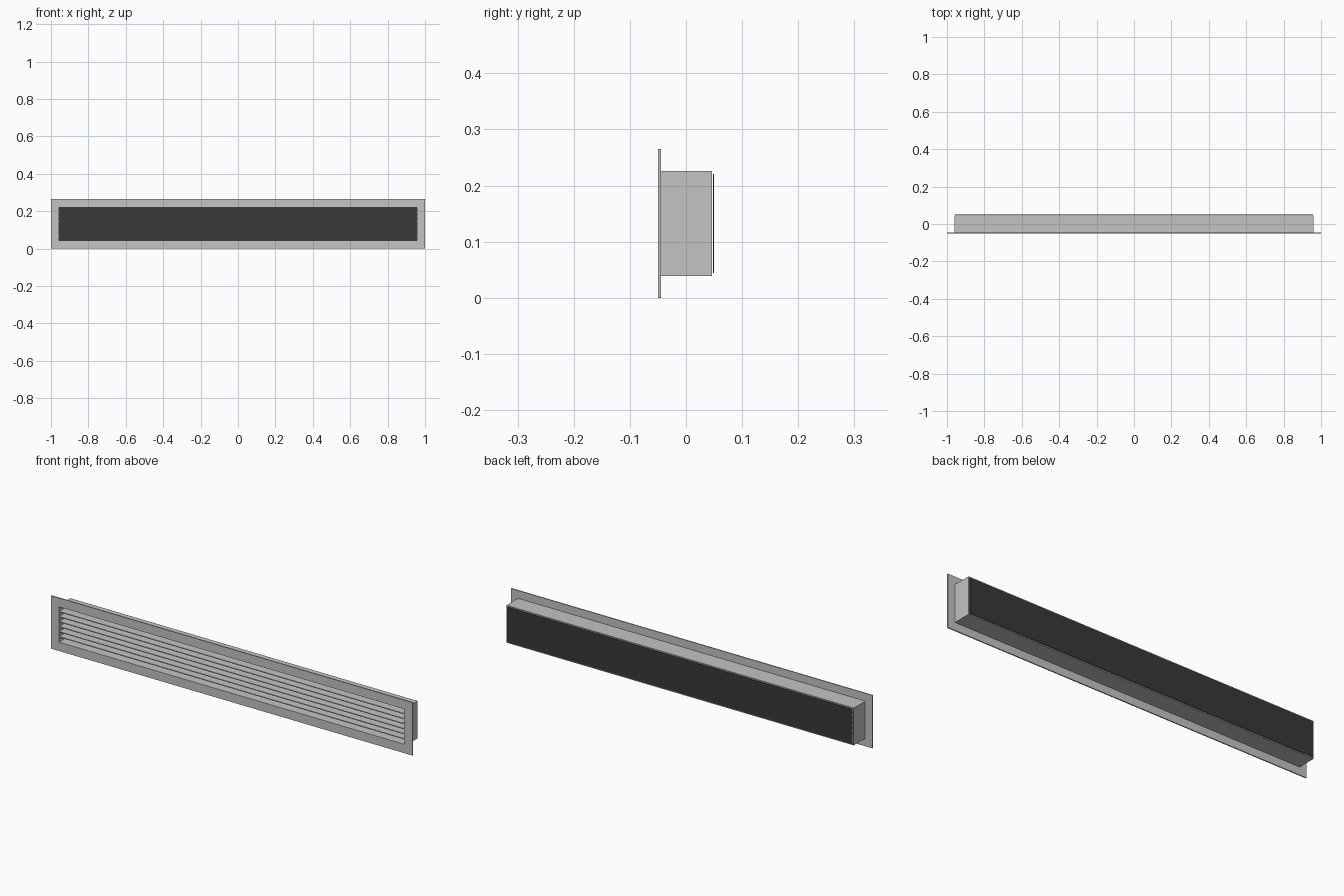
import bpy
import bmesh
from mathutils import Matrix

if "Cube" in bpy.data.objects:
    bpy.data.objects.remove(bpy.data.objects["Cube"])


def material(name, color):
    m = bpy.data.materials.new(name)
    m.use_nodes = True
    m.diffuse_color = color
    m.node_tree.nodes["Principled BSDF"].inputs["Base Color"].default_value = color
    return m


metal = material("light grey metal", (0.54, 0.55, 0.54, 1))
backing = material("dark grey backing", (0.04, 0.04, 0.04, 1))


def finish(name, bm, mat):
    mesh = bpy.data.meshes.new(name)
    bmesh.ops.recalc_face_normals(bm, faces=bm.faces)
    bm.to_mesh(mesh)
    bm.free()
    mesh.materials.append(mat)
    ob = bpy.data.objects.new(name, mesh)
    bpy.context.collection.objects.link(ob)
    return ob


def block(name, half_x, y0, y1, z0, z1, mat):
    bm = bmesh.new()
    size = Matrix.Diagonal((2 * half_x, y1 - y0, z1 - z0, 1))
    place = Matrix.Translation((0, (y0 + y1) / 2, (z0 + z1) / 2))
    bmesh.ops.create_cube(bm, size=1, matrix=place @ size)
    return finish(name, bm, mat)


def ring(name, half_x, half_z, hole_x, hole_z, y0, y1, mat):
    """Rectangular tube along y, centred on the grille's mid height."""
    bm = bmesh.new()
    corners = ((-1, -1), (1, -1), (1, 1), (-1, 1))
    loops = [[bm.verts.new((sx * hx, y, MID_Z + sz * hz)) for sx, sz in corners]
             for hx, hz, y in ((half_x, half_z, y0), (half_x, half_z, y1),
                               (hole_x, hole_z, y1), (hole_x, hole_z, y0))]
    for a, b in zip(loops, loops[1:] + loops[:1]):
        for i in range(4):
            j = (i + 1) % 4
            bm.faces.new((a[i], a[j], b[j], b[i]))
    return finish(name, bm, mat)


MID_Z = 0.1325
HOLE_X, HOLE_Z = 0.956, 0.088

# Front flange and the duct collar behind it
ring("front_flange", 1.0, MID_Z, HOLE_X, HOLE_Z, -0.05, -0.0445, metal)
ring("duct_collar", 0.961, 0.0935, HOLE_X, HOLE_Z, -0.0445, 0.0465, metal)

# Horizontal blades, evenly spaced in the opening
BLADES = 6
pitch = 2 * HOLE_Z / (BLADES + 1)
for i in range(BLADES):
    z = MID_Z - HOLE_Z + pitch * (i + 1)
    block(f"blade_{i + 1}", HOLE_X, -0.048, -0.005, z - 0.002, z + 0.002, metal)

# Dark sheet closing the back
block("back_sheet", HOLE_X, 0.0483, 0.05, MID_Z - HOLE_Z, MID_Z + HOLE_Z, backing)
